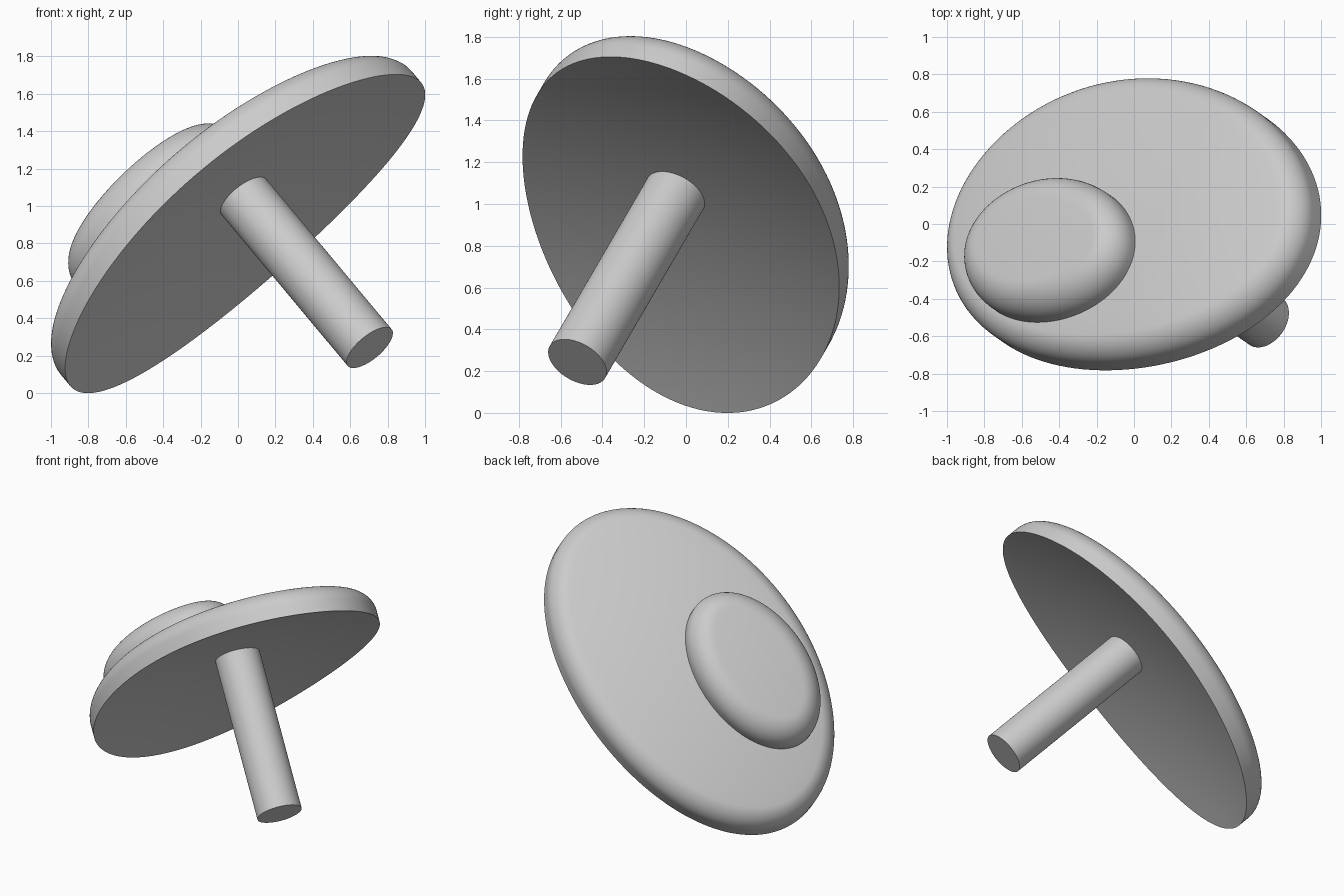
import bpy, bmesh, math
from mathutils import Vector, Matrix

cube = bpy.data.objects.get("Cube")
if cube:
    bpy.data.objects.remove(cube, do_unlink=True)

# One plain grey for every part
grey = bpy.data.materials.new("plain grey")
grey.use_nodes = True
colour = (0.6, 0.6, 0.6, 1)
grey.diffuse_color = colour
grey.node_tree.nodes["Principled BSDF"].inputs["Base Color"].default_value = colour

# Tilted frame shared by all parts: long axis, short axis, stem axis
axis = Vector((-0.585, 0.408, 0.701)).normalized()
long_axis = Vector((0.743, -0.07, 0.666))
long_axis = (long_axis - axis * long_axis.dot(axis)).normalized()
short_axis = axis.cross(long_axis)
TILT = Matrix((long_axis, short_axis, axis)).transposed().to_4x4()
CENTRE = Vector((0.042, -0.059, 0.848))
SEGMENTS = 128
A, B = 1.242, 0.827      # half axes of the oval cap
CURVE = 0.1              # how strongly the cap and button curve down


def ellipse(a, b, inset, z):
    """Ring of points on an ellipse moved inward along its normals."""
    ring = []
    for i in range(SEGMENTS):
        t = 2 * math.pi * i / SEGMENTS
        p = Vector((a * math.cos(t), b * math.sin(t), z))
        n = Vector((b * math.cos(t), a * math.sin(t), 0)).normalized()
        ring.append(p - n * inset)
    return ring


def shrink(ring, steps=12):
    """Rings that close in on the middle of the given ring."""
    return [[Vector((p.x * s, p.y * s, p.z)) for p in ring]
            for s in [1 - k / (steps + 0.3) for k in range(1, steps + 1)]]


def rounded_top(a, b, wall, radius, steps=12):
    """Straight wall, a quarter-round edge, then the top face."""
    rings = [ellipse(a, b, 0, 0)]
    for i in range(steps + 1):
        t = math.pi / 2 * i / steps
        rings.append(ellipse(a, b, radius * (1 - math.cos(t)),
                             wall + radius * math.sin(t)))
    return rings + shrink(rings[-1])


def bend(rings, u=0, v=0, lift=0):
    """Move rings sideways and drape them over a shallow dome."""
    out = []
    for ring in rings:
        moved = [p + Vector((u, v, lift)) for p in ring]
        out.append([p + Vector((0, 0, CURVE * (A * A - p.x ** 2 - p.y ** 2)))
                    for p in moved])
    return out


def build(name, rings, centre):
    """Skin a stack of rings, cap both ends and place in the tilted frame."""
    bm = bmesh.new()
    loops = [[bm.verts.new(p) for p in ring] for ring in rings]
    for low, high in zip(loops, loops[1:]):
        for i in range(SEGMENTS):
            j = (i + 1) % SEGMENTS
            bm.faces.new((low[i], low[j], high[j], high[i]))
    bm.faces.new(loops[0][::-1])
    bm.faces.new(loops[-1])
    bmesh.ops.recalc_face_normals(bm, faces=bm.faces)
    mesh = bpy.data.meshes.new(name)
    bm.to_mesh(mesh)
    bm.free()
    obj = bpy.data.objects.new(name, mesh)
    bpy.context.collection.objects.link(obj)
    mesh.materials.append(grey)
    obj.matrix_world = Matrix.Translation(centre) @ TILT
    bpy.ops.object.select_all(action='DESELECT')
    obj.select_set(True)
    bpy.context.view_layer.objects.active = obj
    bpy.ops.object.shade_smooth_by_angle(angle=math.radians(35))


# Oval cap, curved like a shallow dish with a rounded upper edge
underside = shrink(ellipse(A, B, 0, 0))[::-1]
build("cap", bend(underside + rounded_top(A, B, 0.085, 0.115)), CENTRE)

# Smaller oval button, its foot sunk into the cap
foot = [ellipse(0.583, 0.398, 0, -0.04)]
button = foot + rounded_top(0.583, 0.398, 0.03, 0.15)
build("button", bend(button, -0.27, -0.27, 0.203), CENTRE)

# Round stem running up into the cap
build("stem", [ellipse(0.153, 0.153, 0, z) for z in (0, 1.24)],
      Vector((0.704, -0.52, 0.243)))
